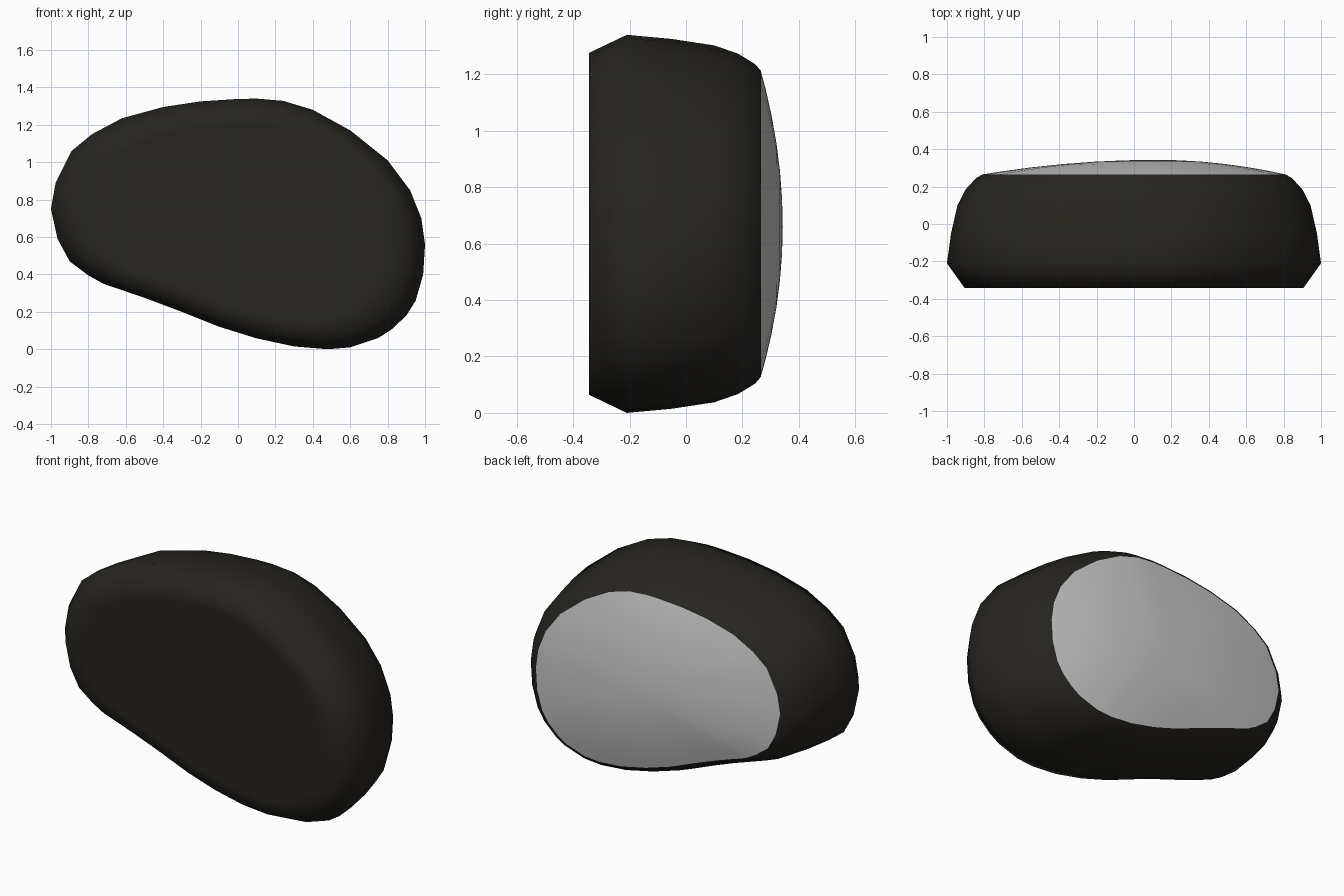
import bpy, math

if "Cube" in bpy.data.objects:
    bpy.data.objects.remove(bpy.data.objects["Cube"])

# Widest outline of the stone (x, z), clockwise seen from the front
OUTLINE = [(-1, .75), (-.975, .89), (-.89, 1.06), (-.78, 1.15), (-.62, 1.235),
           (-.4, 1.295), (-.2, 1.325), (0, 1.338), (.1, 1.34), (.24, 1.328), (.4, 1.28),
           (.6, 1.17), (.8, 1.01), (.92, .85), (.98, .70), (1, .56), (.99, .40),
           (.95, .26), (.9, .18), (.82, .105), (.75, .06), (.6, .01), (.48, 0),
           (.3, .015), (.1, .058), (-.1, .12), (-.3, .20), (-.5, .275),
           (-.72, .35), (-.8, .395), (-.9, .47), (-.965, .59)]
N = len(OUTLINE)
CX, CZ = 0.0, 0.67


def ring(scale, y):
    return [(CX + (x - CX) * scale, y, CZ + (z - CZ) * scale) for x, z in OUTLINE]


def loft(name, rings, front_point=None, back_point=None):
    """Skin rings from front to back, with optional fan caps."""
    verts = [p for r in rings for p in r]
    faces = []
    for k in range(len(rings) - 1):
        a, b = k * N, (k + 1) * N
        for i in range(N):
            j = (i + 1) % N
            faces.append((a + i, a + j, b + j, b + i))
    if front_point:
        verts.append(front_point)
        c = len(verts) - 1
        faces += [((i + 1) % N, i, c) for i in range(N)]
    if back_point:
        verts.append(back_point)
        c, b = len(verts) - 1, (len(rings) - 1) * N
        faces += [(b + i, b + (i + 1) % N, c) for i in range(N)]
    me = bpy.data.meshes.new(name)
    me.from_pydata(verts, [], faces)
    me.update()
    for p in me.polygons:
        p.use_smooth = True
    ob = bpy.data.objects.new(name, me)
    bpy.context.collection.objects.link(ob)
    return ob


# Dark body: flat front, bevelled rim, bulging sides
body = loft("stone_body", [
    ring(.45, -.343), ring(.78, -.343), ring(.905, -.343), ring(1, -.21),
    ring(.978, -.05), ring(.944, .1), ring(.9, .185), ring(.845, .245),
    ring(.81, .265)], front_point=(CX, -.343, CZ))
mat = bpy.data.materials.new("dark_stone")
mat.diffuse_color = (.02, .018, .014, 1)
mat.use_nodes = True
mat.node_tree.nodes["Principled BSDF"].inputs["Base Color"].default_value = mat.diffuse_color
body.data.materials.append(mat)

# Grey shallow dome closing the back
APEX = (.12, .343, .66)
rim = ring(.81, .265)
dome_rings = []
for t in (1, .88, .72, .54, .36, .18):
    dome_rings.append([(APEX[0] + (x - APEX[0]) * t, APEX[1] - .078 * t ** 2,
                        APEX[2] + (z - APEX[2]) * t) for x, y, z in rim])
loft("cut_face", dome_rings, back_point=APEX)
